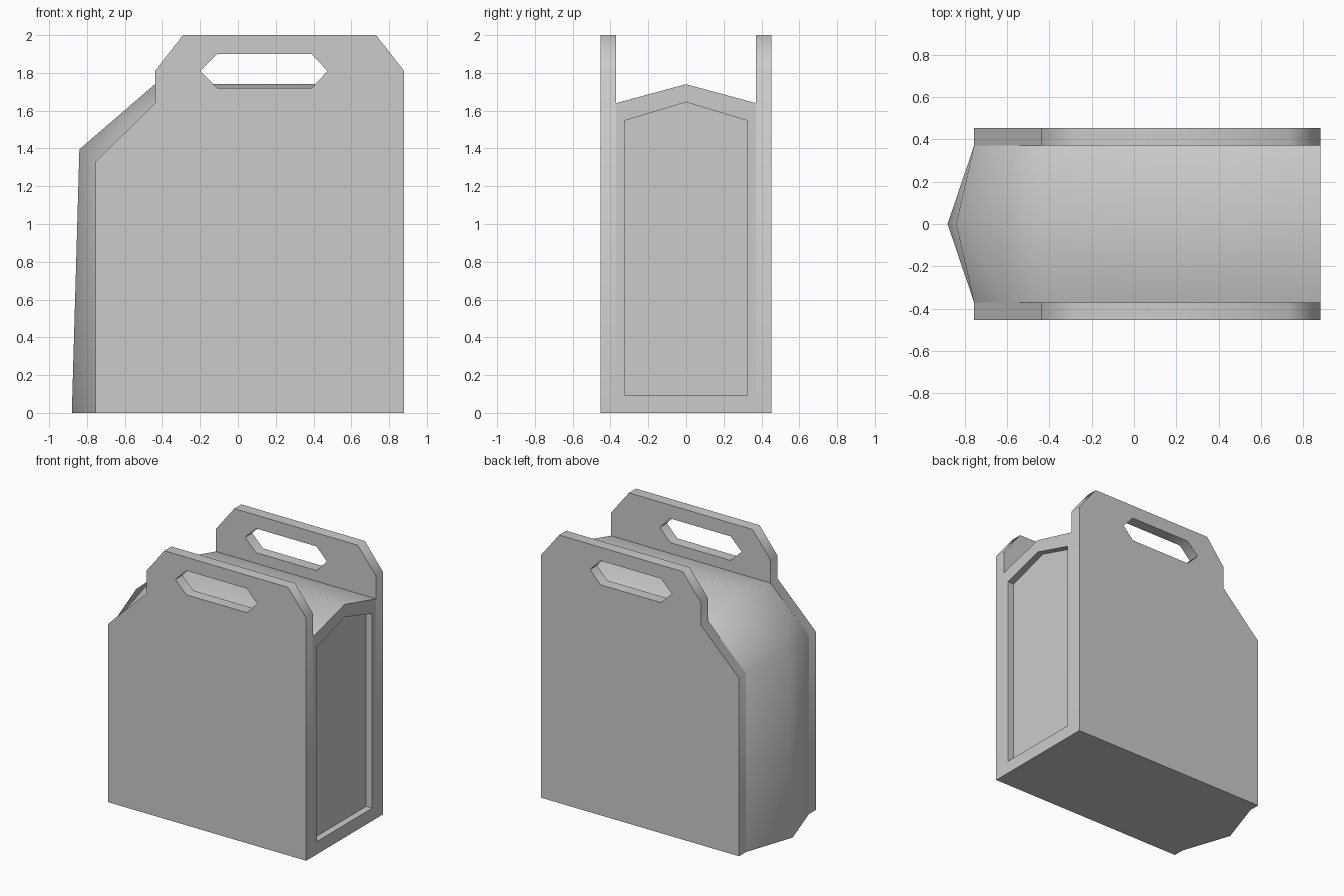
import bpy, bmesh
from math import radians

if "Cube" in bpy.data.objects:
    bpy.data.objects.remove(bpy.data.objects["Cube"])

INNER, OUTER = 0.37, 0.453      # side panel inner / outer y
RIGHT = 0.88                    # flat end of the box
RECESS = 0.05


def finish(bm, name):
    bmesh.ops.recalc_face_normals(bm, faces=bm.faces)
    mesh = bpy.data.meshes.new(name)
    bm.to_mesh(mesh)
    bm.free()
    ob = bpy.data.objects.new(name, mesh)
    bpy.context.collection.objects.link(ob)
    bpy.ops.object.select_all(action='DESELECT')
    bpy.context.view_layer.objects.active = ob
    ob.select_set(True)
    bpy.ops.object.shade_smooth_by_angle(angle=radians(60))
    return ob


def plate(name, loops, y0, y1):
    """Fill outline and hole in the xz plane, then extrude along y."""
    bm = bmesh.new()
    edges = []
    for loop in loops:
        vs = [bm.verts.new((x, y0, z)) for x, z in loop]
        edges += [bm.edges.new((vs[i - 1], vs[i])) for i in range(len(vs))]
    bmesh.ops.triangle_fill(bm, edges=edges, use_beauty=True, use_dissolve=False)
    ext = bmesh.ops.extrude_face_region(bm, geom=bm.faces[:], use_keep_orig=True)
    moved = [g for g in ext['geom'] if isinstance(g, bmesh.types.BMVert)]
    bmesh.ops.translate(bm, verts=moved, vec=(0, y1 - y0, 0))
    return finish(bm, name)


# side panels with a handle and grip hole
outline = [(-0.755, 0), (RIGHT, 0), (RIGHT, 1.81), (0.73, 2), (-0.29, 2),
           (-0.44, 1.81), (-0.44, 1.64), (-0.755, 1.33)]
grip = [(-0.2, 1.81), (-0.11, 1.9), (0.39, 1.9), (0.475, 1.81),
        (0.39, 1.72), (-0.11, 1.72)]
plate("front_handle_panel", [outline, grip], -OUTER, -INNER)
plate("back_handle_panel", [outline, grip], INNER, OUTER)

# body: ridged shell between the panels
bm = bmesh.new()
ridge = [bm.verts.new((x, 0, z)) for x, z in
         [(-0.88, 0), (-0.84, 1.395), (-0.44, 1.74), (RIGHT, 1.74)]]
side_profile = [(-0.755, 0), (-0.755, 1.33), (-0.6, 1.482),
                (-0.44, 1.64), (RIGHT, 1.64), (RIGHT, 0)]
sides = []
for y in (-INNER, INNER):
    s = [bm.verts.new((x, y, z)) for x, z in side_profile]
    sides.append(s)
    bm.faces.new((ridge[0], ridge[1], s[1], s[0]))      # bulging end
    bm.faces.new((ridge[1], s[2], s[1]))                # shoulder
    bm.faces.new((ridge[1], ridge[2], s[3], s[2]))
    bm.faces.new((ridge[2], ridge[3], s[4], s[3]))      # roof
    bm.faces.new(s)
a, b = sides
bm.faces.new((ridge[0], a[0], a[5], b[5], b[0]))        # base

# recessed end panel
rim = [a[5], b[5], b[4], ridge[3], a[4]]
shape = [(-0.325, 0.095), (0.325, 0.095), (0.325, 1.547), (0, 1.645), (-0.325, 1.547)]
edge = [bm.verts.new((RIGHT, y, z)) for y, z in shape]
floor = [bm.verts.new((RIGHT - RECESS, y, z)) for y, z in shape]
for outer, inner in ((rim, edge), (edge, floor)):
    for i in range(5):
        bm.faces.new((outer[i - 1], outer[i], inner[i], inner[i - 1]))
bm.faces.new(floor)
finish(bm, "box_body")
